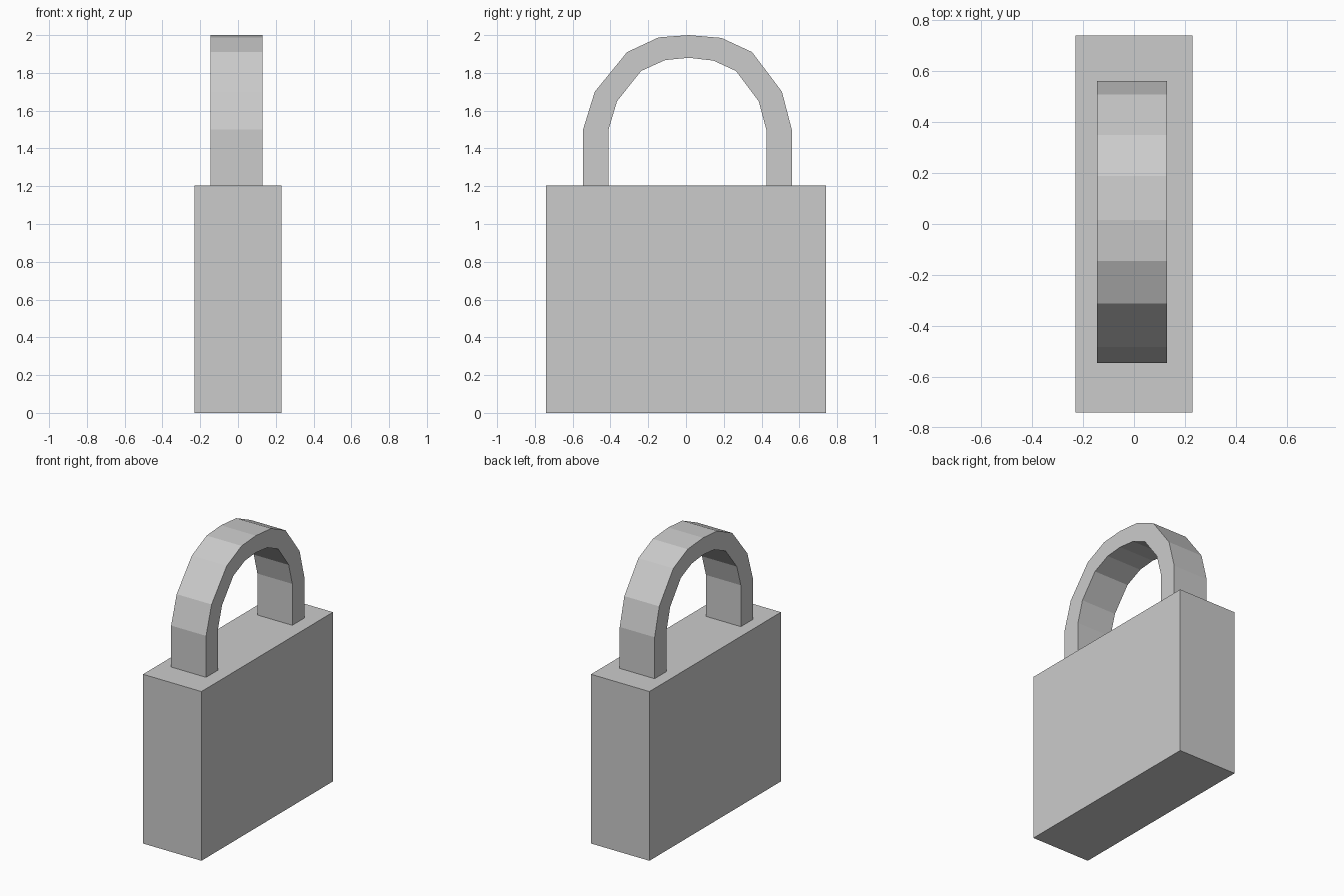
import bpy
import bmesh

if "Cube" in bpy.data.objects:
    bpy.data.objects.remove(bpy.data.objects["Cube"])

# Single plain grey material
grey = bpy.data.materials.new("plain grey")
grey.use_nodes = True
colour = (0.6, 0.6, 0.6, 1)
grey.diffuse_color = colour
grey.node_tree.nodes["Principled BSDF"].inputs["Base Color"].default_value = colour


def finish(bm, name):
    bmesh.ops.recalc_face_normals(bm, faces=bm.faces)
    mesh = bpy.data.meshes.new(name)
    bm.to_mesh(mesh)
    bm.free()
    mesh.materials.append(grey)
    obj = bpy.data.objects.new(name, mesh)
    bpy.context.collection.objects.link(obj)
    return obj


# Lock body: a plain block
bm = bmesh.new()
bmesh.ops.create_cube(bm, size=1)
for v in bm.verts:
    v.co = (v.co.x * 0.46, v.co.y * 1.48, (v.co.z + 0.5) * 1.205)
finish(bm, "lock_body")

# Shackle: flat band between an outer and an inner arch, given as (y, z)
outer = [(-0.545, 1.2), (-0.545, 1.5), (-0.483, 1.7), (-0.312, 1.91), (-0.145, 1.988), (0.015, 2.0),
         (0.188, 1.985), (0.35, 1.91), (0.508, 1.7), (0.56, 1.5), (0.56, 1.2)]
inner = [(-0.41, 1.2), (-0.41, 1.5), (-0.365, 1.65), (-0.238, 1.81), (-0.11, 1.868), (0.015, 1.88),
         (0.145, 1.865), (0.265, 1.81), (0.385, 1.65), (0.425, 1.5), (0.425, 1.2)]
LEFT, RIGHT = 0.13, -0.145

bm = bmesh.new()
rings = []
for (yo, zo), (yi, zi) in zip(outer, inner):
    rings.append([bm.verts.new(p) for p in (
        (RIGHT, yo, zo), (LEFT, yo, zo), (LEFT, yi, zi), (RIGHT, yi, zi))])
for a, b in zip(rings, rings[1:]):
    for i in range(4):
        j = (i + 1) % 4
        bm.faces.new((a[i], a[j], b[j], b[i]))
for end in (rings[0], rings[-1]):
    bm.faces.new(end)
finish(bm, "shackle")
